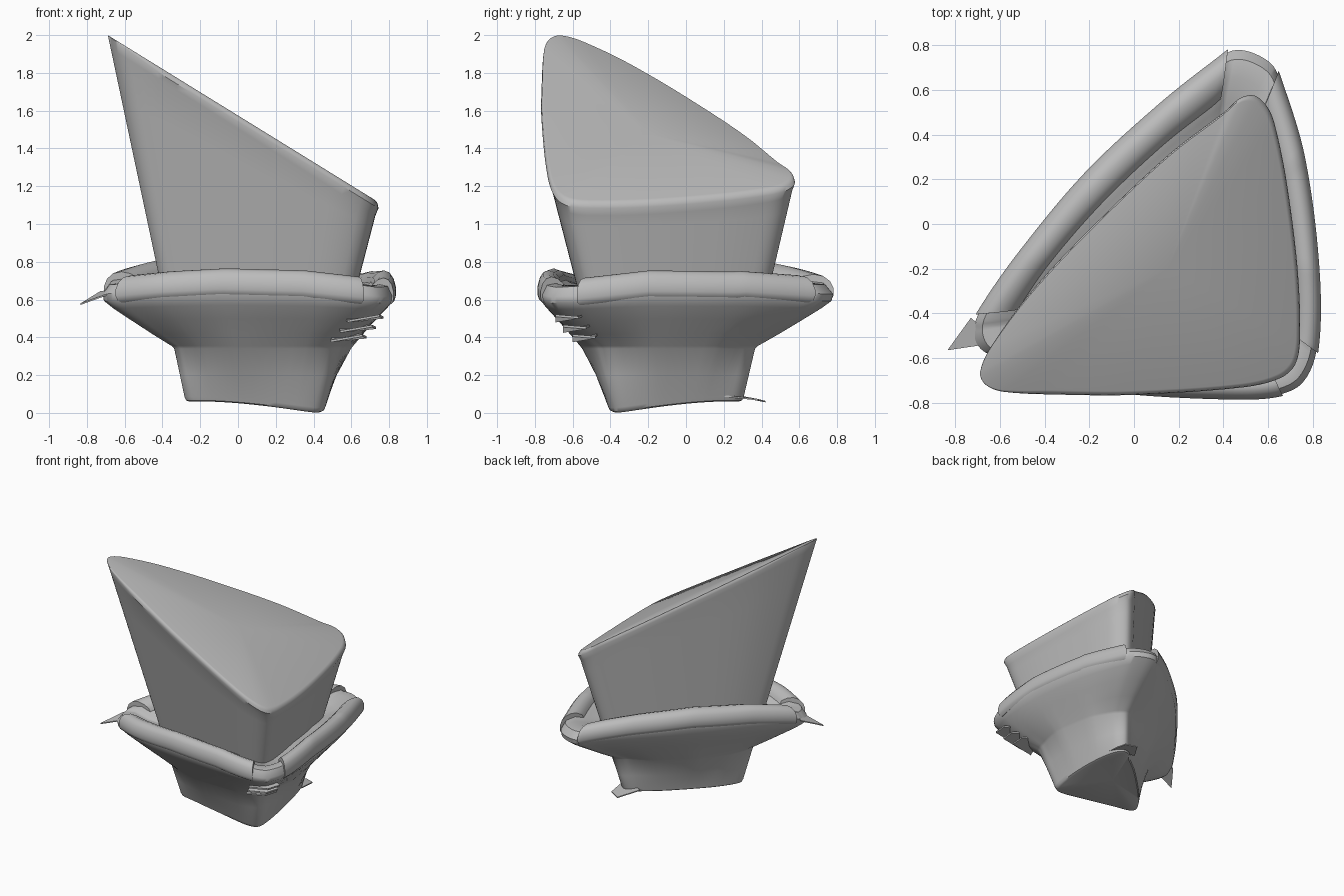
import bpy, bmesh, math
from mathutils import Vector

if "Cube" in bpy.data.objects:
    bpy.data.objects.remove(bpy.data.objects["Cube"])

mat = bpy.data.materials.new("grey")
mat.diffuse_color = (0.5, 0.5, 0.5, 1)
mat.use_nodes = True
mat.node_tree.nodes["Principled BSDF"].inputs["Base Color"].default_value = mat.diffuse_color

# Rounded triangle of the tower in unit coordinates
TRI = [(0, .16), (.013, .125), (.055, .1), (.2, .07), (.41, .038), (.78, .008), (.92, .02),
       (.98, .06), (1, .15), (.99, .4), (.945, .71), (.9, .9), (.87, .965), (.82, 1), (.765, .985),
       (.705, .93), (.525, .783), (.31, .572), (.136, .382), (.027, .228)]
# Outer plan of the rim, matched point for point
RIM = [(-.73, -.47), (-.71, -.55), (-.64, -.60), (-.42, -.70), (-.1, -.755), (.4, -.785),
       (.64, -.775), (.76, -.72), (.825, -.57), (.83, -.2), (.765, .3), (.66, .65), (.62, .73),
       (.52, .785), (.44, .79), (.38, .75), (.12, .545), (-.22, .23), (-.52, -.13), (-.7, -.39)]
# How far each point is from a corner (0) towards the middle of a side (1)
MID = [0, 0, .1, .6, 1, .7, .25, 0, .1, .8, .7, .15, 0, 0, 0, .1, .6, 1, .7, .15]
N = len(TRI)
STEP = 5


def spline(pts, t):
    """Closed smooth curve through pts at index t, with chord-length tangents."""
    i = math.floor(t)
    f = t - i
    a, b, c, d = (Vector(pts[(i + k) % N]) for k in (-1, 0, 1, 2))
    la, lb, lc = (b - a).length, (c - b).length, (d - c).length
    m0 = (c - a) / (la + lb) * lb
    m1 = (d - b) / (lb + lc) * lb
    f2, f3 = f * f, f ** 3
    return (2 * f3 - 3 * f2 + 1) * b + (f3 - 2 * f2 + f) * m0 + (3 * f2 - 2 * f3) * c + (f3 - f2) * m1


def mid_at(t):
    i = math.floor(t)
    f = t - i
    return MID[i % N] * (1 - f) + MID[(i + 1) % N] * f


def arch(t):
    """Rim height offset: low at corners, highest along the long back side."""
    m = mid_at(t)
    low = -.055 if 5 < t < 10 else -.04
    high = .06 if 14 < t < 20 else 0
    return low + (high - low) * m ** (.7 if high else 1)


def tower_point(t, z):
    """Tower wall widens steadily with height."""
    u, v = spline(TRI, t)
    x0, x1 = -.265 - .212 * z, .455 + .26 * z
    y0, y1 = -.41 - .262 * z, .285 + .235 * z
    return Vector((x0 + u * (x1 - x0), y0 + v * (y1 - y0), z))


def skirt_point(t, k, z):
    """Blend from the tower wall (k=0) to the rim plan (k=1)."""
    r = spline(RIM, t)
    return tower_point(t, z).lerp(Vector((r.x, r.y, z)), k)


def slant(x):
    return 2 - .617 * (x + .69)


def top_z(t):
    """Height where the wall meets the slanted top."""
    a = tower_point(t, 0).x
    b = tower_point(t, 1).x - a
    return (2 - .617 * (a + .69)) / (1 + .617 * b)


def finish(name, bm, angle=40):
    bmesh.ops.recalc_face_normals(bm, faces=bm.faces)
    me = bpy.data.meshes.new(name)
    bm.to_mesh(me)
    bm.free()
    ob = bpy.data.objects.new(name, me)
    bpy.context.collection.objects.link(ob)
    me.materials.append(mat)
    bpy.ops.object.select_all(action='DESELECT')
    ob.select_set(True)
    bpy.context.view_layer.objects.active = ob
    bpy.ops.object.shade_smooth_by_angle(angle=math.radians(angle))
    return ob


def bridge(bm, rows, closed):
    n = len(rows[0])
    for r, s in zip(rows, rows[1:]):
        for i in range(n if closed else n - 1):
            j = (i + 1) % n
            bm.faces.new((r[i], r[j], s[j], s[i]))


def loft(name, rows, start=None, end=None):
    """Skin closed rows; start and end are the middle points of the caps."""
    bm = bmesh.new()
    vs = [[bm.verts.new(p) for p in row] for row in rows]
    bridge(bm, vs, True)
    for tip, r in ((start, vs[0]), (end, vs[-1])):
        if tip:
            c = bm.verts.new(tip)
            for i in range(len(r)):
                bm.faces.new((c, r[i], r[(i + 1) % len(r)]))
    return finish(name, bm)


def plate(name, pts, thick=.008):
    bm = bmesh.new()
    low = [bm.verts.new(Vector(p) - Vector((0, 0, thick / 2))) for p in pts]
    high = [bm.verts.new(Vector(p) + Vector((0, 0, thick / 2))) for p in pts]
    bridge(bm, [low, high], True)
    bm.faces.new(low)
    bm.faces.new(high)
    return finish(name, bm, 30)


T = [i / STEP for i in range(N * STEP)]

# Upper tower with a softened, slanted top
centre = Vector((.15, -.2, 0))
rows = [[tower_point(t, .6 + (top_z(t) - .6) * k) for t in T] for k in (0, .25, .5, .75)]
for inset, drop in ((0, .07), (.003, .032), (.01, .012), (.022, .003), (.036, 0)):
    row = []
    for t in T:
        p = tower_point(t, top_z(t) - (0 if inset else drop))
        if inset:
            soft = min(1, (p.x + .69) / .3 + .05)
            p = centre + (p - centre) * (1 - inset * soft)
            p.z = slant(p.x) - drop * soft
        row.append(p)
    rows.append(row)
loft("tower", rows, end=(.15, -.2, slant(.15)))


# Foot and flared skirt
def foot_z(t):
    u, v = spline(TRI, t)
    return .06 - .06 * max(0, min(1, (u - v - .05) / .89)) ** 1.6


base = Vector((.12, -.1, 0))
rows = []
for inset, lift in ((.95, 0), (.988, .006), (1, .025)):
    row = []
    for t in T:
        p = tower_point(t, foot_z(t) + lift)
        row.append(Vector((base.x + (p.x - base.x) * inset, base.y + (p.y - base.y) * inset, p.z)))
    rows.append(row)
# (height, blend at corners, blend at side middles, share of the rim's arch)
for z, kc, km, share in ((.2, 0, .09, 0), (.34, 0, .27, 0), (.355, .03, .3, 0), (.42, .26, .43, .1),
                         (.5, .55, .62, .2), (.57, .8, .82, .4), (.625, .94, .95, .8),
                         (.67, .96, .96, 1), (.72, .84, .84, 1), (.73, .6, .6, 1),
                         (.69, .3, .3, 1), (.67, -.1, -.1, 1)):
    rows.append([skirt_point(t, kc + (km - kc) * mid_at(t), z + share * arch(t)) for t in T])
loft("foot_and_skirt", rows, start=(.12, -.1, .072))

# Three rounded rim bars with cut ends
PROFILE = [(.9, .62), (.97, .633), (1, .655), (1.0, .69), (.95, .728), (.85, .755), (.7, .765),
           (.55, .755), (.42, .73), (.38, .68), (.6, .63)]
for name, a, b in (("front_rim", 1.9, 6.2), ("right_rim", 7.95, 11.4), ("back_rim", 14.3, 19.2)):
    bm = bmesh.new()
    count = 36
    vs = []
    for i in range(count + 1):
        t = a + (b - a) * i / count
        vs.append([bm.verts.new(skirt_point(t, k, z + arch(t))) for k, z in PROFILE])
    bridge(bm, vs, True)
    bm.faces.new(vs[0])
    bm.faces.new(vs[-1])
    finish(name, bm)

# Thin slivers at the rim's left corner and under the foot
plate("corner_spike", [(-.835, -.565, .575), (-.6, -.53, .66), (-.73, -.42, .64)])
plate("back_foot_sliver", [(.22, .27, .09), (.32, .42, .06), (.40, .38, .07), (.41, .2, .09)])

# Small folds under the right front corner
for i, (out, z) in enumerate(((.77, .515), (.73, .46), (.68, .41))):
    d = out - .78
    plate("corner_fold_%d" % (i + 1),
          [(.59 + d, -.70 - d, z - .03), (out - .02, -.70 - d, z), (out, -.58 - d, z - .01),
           (.52, -.45, z + .04)], .012)
